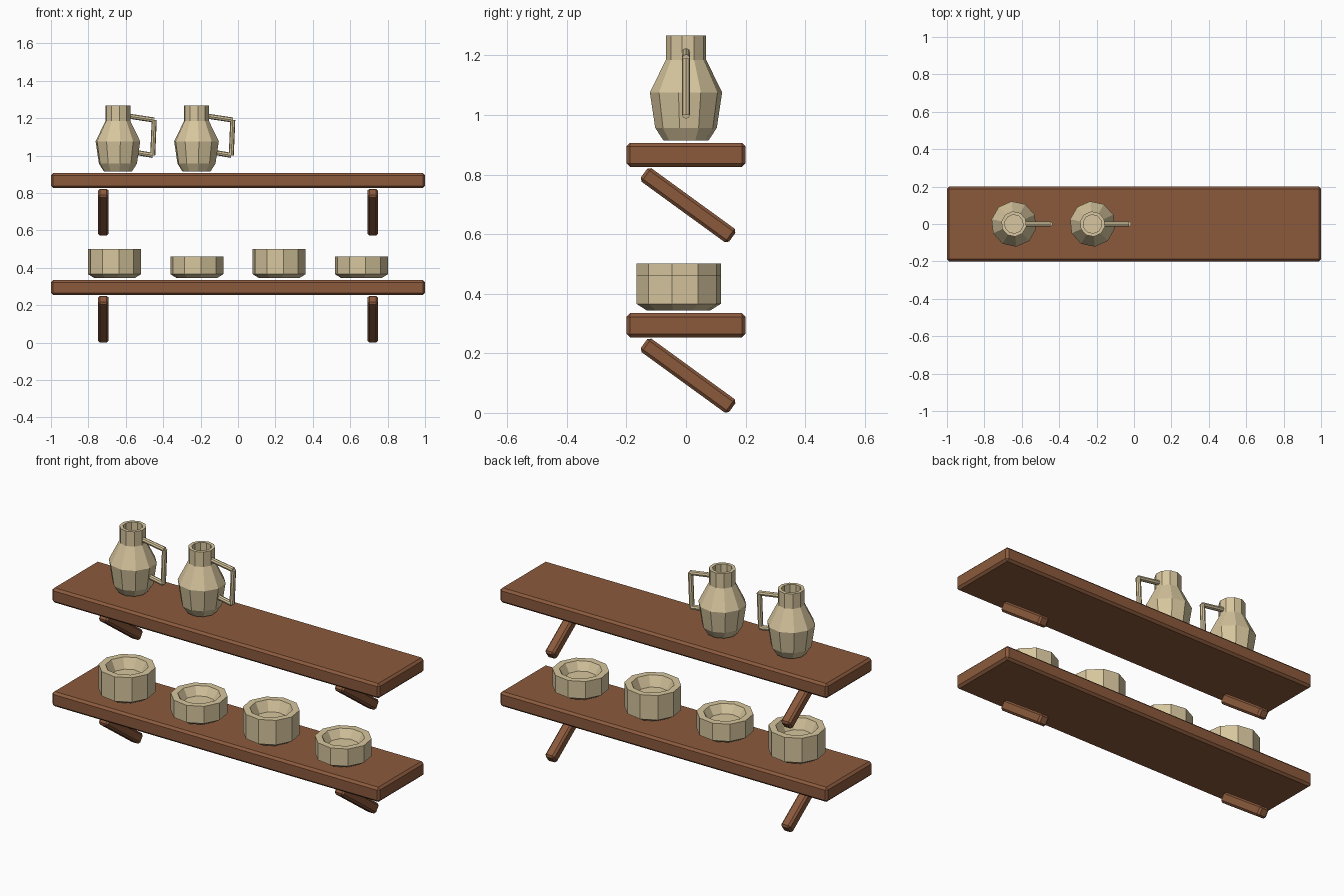
import bpy, bmesh, math
from mathutils import Vector, Matrix

if "Cube" in bpy.data.objects:
    bpy.data.objects.remove(bpy.data.objects["Cube"])


def material(name, rgb):
    m = bpy.data.materials.new(name)
    m.diffuse_color = (*rgb, 1)
    m.use_nodes = True
    m.node_tree.nodes["Principled BSDF"].inputs["Base Color"].default_value = m.diffuse_color
    return m


WOOD = material("brown wood", (0.258, 0.102, 0.046))
CLAY = material("pale clay", (0.68, 0.565, 0.342))


def finish(bm, name, mat):
    bmesh.ops.recalc_face_normals(bm, faces=bm.faces)
    me = bpy.data.meshes.new(name)
    bm.to_mesh(me)
    bm.free()
    me.materials.append(mat)
    ob = bpy.data.objects.new(name, me)
    bpy.context.collection.objects.link(ob)
    return ob


def chamfered_box(name, loc, size, tilt=0.0, bevel=0.01):
    bm = bmesh.new()
    bmesh.ops.create_cube(bm, size=1, matrix=Matrix.Diagonal((*size, 1)))
    bmesh.ops.bevel(bm, geom=bm.edges[:], offset=bevel, segments=1, affect='EDGES')
    ob = finish(bm, name, WOOD)
    ob.location = loc
    ob.rotation_euler.x = math.radians(tilt)
    return ob


def lathe(bm, profile, turn, sides=10):
    """Spin (radius, z) points into a faceted closed pot."""
    rings = []
    for r, z in profile:
        angles = [math.radians(turn + 360 * i / sides) for i in range(sides)]
        rings.append([bm.verts.new((r * math.cos(a), r * math.sin(a), z)) for a in angles])
    for a, b in zip(rings, rings[1:]):
        for i in range(sides):
            j = (i + 1) % sides
            bm.faces.new((a[i], a[j], b[j], b[i]))
    bm.faces.new(rings[0])
    bm.faces.new(rings[-1])


def rod(bm, p, q, radius):
    p, q = Vector(p), Vector(q)
    mat = Matrix.Translation((p + q) / 2) @ (q - p).to_track_quat('Z', 'Y').to_matrix().to_4x4()
    bmesh.ops.create_cone(bm, cap_ends=True, segments=8, radius1=radius, radius2=radius,
                          depth=(q - p).length, matrix=mat)


def jug(name, x):
    # body with neck and hollow mouth
    bm = bmesh.new()
    lathe(bm, [(0.076, 0.0), (0.104, 0.043), (0.122, 0.162), (0.068, 0.271), (0.068, 0.353),
               (0.050, 0.353), (0.050, 0.265)], -12)
    finish(bm, name + "_body", CLAY).location = (x, 0, 0.914)
    # handle of three rods
    bm = bmesh.new()
    path = [(0.055, 0, 0.297), (0.194, 0, 0.276), (0.186, 0, 0.087), (0.095, 0, 0.103)]
    for p, q in zip(path, path[1:]):
        rod(bm, p, q, 0.0135)
    finish(bm, name + "_handle", CLAY).location = (x, 0, 0.914)


def bowl(name, x, h, depth):
    bm = bmesh.new()
    lathe(bm, [(0.108, 0), (0.1435, 0.022), (0.1435, h), (0.108, h), (0.08, h - depth)], -9)
    finish(bm, name, CLAY).location = (x, -0.025, 0.344)


# shelves with slanted brackets
for level, z in (("lower", 0.0), ("upper", 0.572)):
    chamfered_box(level + "_shelf", (0, 0, 0.294 + z), (2, 0.4, 0.081), bevel=0.012)
    for side, x in (("left", -0.72), ("right", 0.72)):
        chamfered_box(f"{level}_{side}_bracket", (x, 0.007, 0.125 + z), (0.056, 0.366, 0.056), -36)

# jugs on the upper shelf
jug("left_jug", -0.642)
jug("right_jug", -0.222)

# tall and short bowls on the lower shelf
for i, x in enumerate((-0.66, -0.22, 0.22, 0.66)):
    bowl(f"bowl_{i + 1}", x, (0.157, 0.117)[i % 2], (0.055, 0.045)[i % 2])
